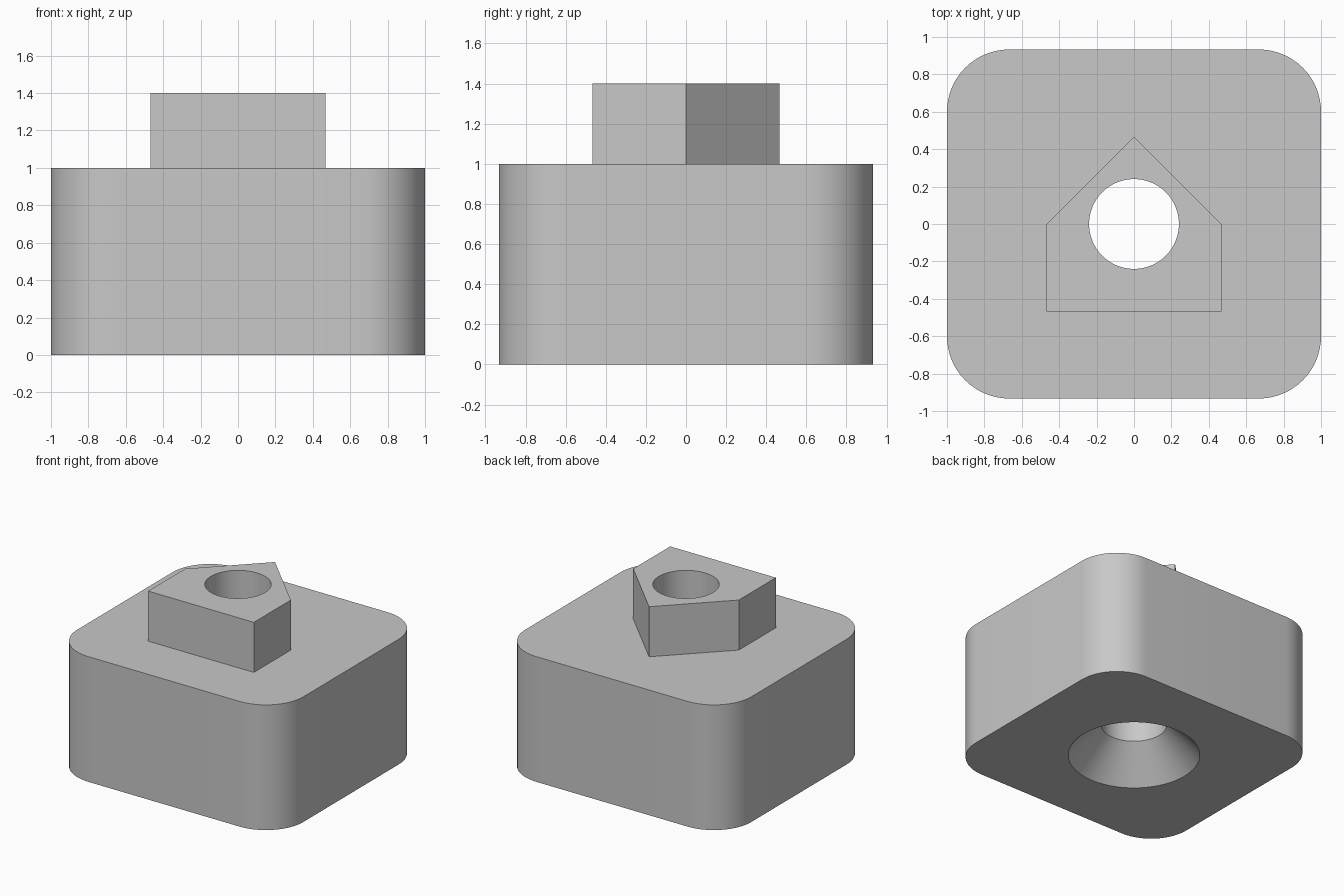
import bpy, bmesh, math

cube = bpy.data.objects.get("Cube")
if cube:
    bpy.data.objects.remove(cube, do_unlink=True)

HALF_X, HALF_Y, BASE_H, TOTAL_H = 1.0, 0.933, 1.0, 1.4
CORNER_R, NUB, HOLE_R, SINK_R, SINK_D = 0.333, 0.467, 0.24, 0.48, 0.255

grey = bpy.data.materials.new("plain grey")
grey.use_nodes = True
colour = (0.58, 0.58, 0.58, 1)
grey.diffuse_color = colour
grey.node_tree.nodes["Principled BSDF"].inputs["Base Color"].default_value = colour


def make_object(name, bm):
    bmesh.ops.recalc_face_normals(bm, faces=bm.faces[:])
    mesh = bpy.data.meshes.new(name)
    bm.to_mesh(mesh)
    bm.free()
    mesh.materials.append(grey)
    obj = bpy.data.objects.new(name, mesh)
    bpy.context.collection.objects.link(obj)
    return obj


def prism(name, outline, z0, z1):
    """Extrude a flat outline from z0 up to z1."""
    bm = bmesh.new()
    face = bm.faces.new([bm.verts.new((x, y, z0)) for x, y in outline])
    top = bmesh.ops.extrude_face_region(bm, geom=[face])["geom"]
    verts = [g for g in top if isinstance(g, bmesh.types.BMVert)]
    bmesh.ops.translate(bm, verts=verts, vec=(0, 0, z1 - z0))
    return make_object(name, bm)


def lathe(name, profile, segments=96):
    """Spin a radius/height profile into a closed solid around z."""
    bm = bmesh.new()
    rings = []
    for r, z in profile:
        rings.append([bm.verts.new((r * math.cos(a), r * math.sin(a), z))
                      for a in (math.tau * i / segments for i in range(segments))])
    for low, high in zip(rings, rings[1:]):
        for i in range(segments):
            j = (i + 1) % segments
            bm.faces.new((low[i], low[j], high[j], high[i]))
    bm.faces.new(rings[0])
    bm.faces.new(rings[-1])
    return make_object(name, bm)


def combine(target, tool, operation):
    """Apply a boolean and discard the tool."""
    mod = target.modifiers.new(operation.lower(), "BOOLEAN")
    mod.operation, mod.solver, mod.object = operation, "EXACT", tool
    bpy.context.view_layer.objects.active = target
    bpy.ops.object.modifier_apply(modifier=mod.name)
    bpy.data.objects.remove(tool, do_unlink=True)


# Rounded block
outline = []
for quarter, (sx, sy) in enumerate([(1, 1), (-1, 1), (-1, -1), (1, -1)]):
    for step in range(17):
        a = (quarter + step / 16) * math.pi / 2
        outline.append((sx * (HALF_X - CORNER_R) + CORNER_R * math.cos(a),
                        sy * (HALF_Y - CORNER_R) + CORNER_R * math.sin(a)))
block = prism("rounded_block", outline, 0, BASE_H)

# Pointed locating nub on top
nub = prism("pointed_nub", [(-NUB, -NUB), (NUB, -NUB), (NUB, 0), (0, NUB), (-NUB, 0)],
            BASE_H - 0.2, TOTAL_H)
combine(block, nub, "UNION")

# Through hole with a countersink underneath
hole = lathe("countersunk_hole", [(SINK_R, -0.1), (SINK_R, 0), (HOLE_R, SINK_D),
                                  (HOLE_R, TOTAL_H + 0.1)])
combine(block, hole, "DIFFERENCE")

# Smooth round walls, crisp edges
bpy.ops.object.select_all(action="DESELECT")
block.select_set(True)
bpy.context.view_layer.objects.active = block
bpy.ops.object.shade_smooth_by_angle(angle=math.radians(30))
